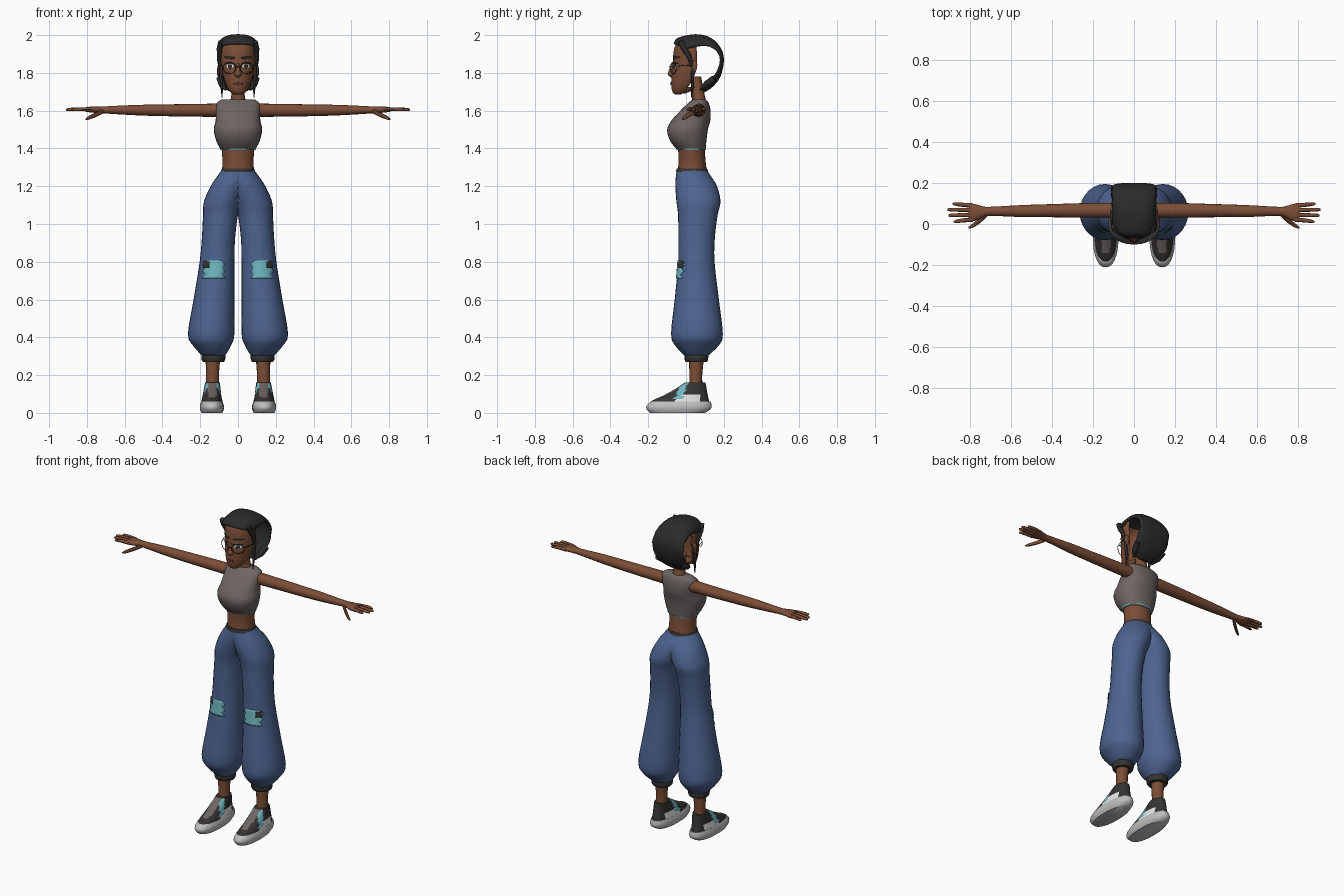
import bpy, bmesh, math

if "Cube" in bpy.data.objects:
    bpy.data.objects.remove(bpy.data.objects["Cube"])

def mat(name, r, g, b):
    m = bpy.data.materials.new(name)
    m.diffuse_color = (r, g, b, 1)
    m.use_nodes = True
    m.node_tree.nodes["Principled BSDF"].inputs["Base Color"].default_value = m.diffuse_color
    return m

SKIN = mat("brown_skin", 0.20, 0.075, 0.037)
LIP = mat("dark_brown_lip", 0.11, 0.035, 0.022)
BLACK = mat("black_hair", 0.024, 0.024, 0.025)
DENIM = mat("blue_denim", 0.075, 0.127, 0.28)
TEAL = mat("teal", 0.16, 0.47, 0.52)
GREY = mat("warm_grey", 0.155, 0.13, 0.122)
SOLE = mat("light_grey_rubber", 0.52, 0.52, 0.52)
SHOE = mat("charcoal", 0.035, 0.033, 0.032)
WHITE = mat("white", 0.85, 0.85, 0.85)

def finish(name, verts, faces, mats, mirror=False, solid=0, weld=False):
    me = bpy.data.meshes.new(name)
    me.from_pydata(verts, [], faces)
    ob = bpy.data.objects.new(name, me)
    bpy.context.collection.objects.link(ob)
    for m in mats:
        me.materials.append(m)
    bm = bmesh.new()
    bm.from_mesh(me)
    if weld:  # drop the inner wall lying on the centre plane
        wall = [f for f in bm.faces if all(v.co.x < 1e-5 for v in f.verts)]
        bmesh.ops.delete(bm, geom=wall, context='FACES')
        bmesh.ops.remove_doubles(bm, verts=bm.verts, dist=1e-5)
    bmesh.ops.recalc_face_normals(bm, faces=bm.faces)
    bm.to_mesh(me)
    bm.free()
    if solid:
        s = ob.modifiers.new("thickness", 'SOLIDIFY')
        s.thickness, s.offset = solid, 0
    if mirror:
        ob.modifiers.new("mirror", 'MIRROR')
    bpy.ops.object.select_all(action='DESELECT')
    bpy.context.view_layer.objects.active = ob
    ob.select_set(True)
    bpy.ops.object.shade_smooth_by_angle(angle=math.radians(45))
    return ob

def dense(rows, n=3):
    """Catmull-Rom refinement of profile rows."""
    out = []
    for i in range(len(rows) - 1):
        p = [rows[max(0, min(len(rows) - 1, i + k))] for k in (-1, 0, 1, 2)]
        for j in range(n):
            t = j / n
            out.append(tuple(0.5 * (2*b + (c - a)*t + (2*a - 5*b + 4*c - d)*t*t
                       + (3*b - a - 3*c + d)*t**3) for a, b, c, d in zip(*p)))
    return out + [tuple(rows[-1])]

def loft(name, rows, mats, axis='z', seg=20, n=3, power=1.0, mirror=False,
         arc=None, clamp=False, solid=0):
    """Skin elliptical rows (t, centre a, centre b, radius a, radius b)."""
    rows = dense(rows, n)
    count = seg + 1 if arc else seg
    vs = []
    for t, a, b, ra, rb in rows:
        for k in range(count):
            u = arc[0] + (arc[1] - arc[0]) * k / seg if arc else 2 * math.pi * k / seg
            c, s = math.cos(u), math.sin(u)
            p = a + ra * math.copysign(abs(c)**power, c)
            q = b + rb * math.copysign(abs(s)**power, s)
            if clamp:
                p = max(p, 0)
            vs.append((p, q, t) if axis == 'z' else (t, p, q))
    fs = []
    for i in range(len(rows) - 1):
        for k in range(seg):
            l = (k + 1) % count
            fs.append((i*count + k, i*count + l, (i+1)*count + l, (i+1)*count + k))
    if not arc:
        fs += [tuple(range(count)), tuple(range((len(rows)-1)*count, len(rows)*count))]
    return finish(name, vs, fs, mats, mirror, solid, clamp)

def plate(name, rows, cx, cz, hw, hh, m, shape, off=0.004, tilt=0.0):
    """Thin plate following the front of a lofted surface."""
    rows = sorted(dense(rows))
    nx, nz, vs, fs = 6, 8, [], []
    for j in range(nz + 1):
        t = -1 + 2 * j / nz
        w = hw * shape(t, j)
        for i in range(nx + 1):
            x = cx + w * (-1 + 2 * i / nx)
            z = cz + hh * t + tilt * (x - cx)
            lo = max([r for r in rows if r[0] <= z] or rows[:1])
            hi = min([r for r in rows if r[0] > z] or rows[-1:])
            f = (z - lo[0]) / max(hi[0] - lo[0], 1e-6)
            _, a, b, ra, rb = [p + (q - p) * f for p, q in zip(lo, hi)]
            vs.append((x, b - rb * math.sqrt(max(0, 1 - ((x - a) / ra)**2)) - off, z))
    for j in range(nz):
        for i in range(nx):
            k = j * (nx + 1) + i
            fs.append((k, k + 1, k + nx + 2, k + nx + 1))
    return finish(name, vs, fs, [m], True, 0.002)

oval = lambda t, j: max(0.05, math.sqrt(max(0, 1 - t * t)))
ragged = lambda t, j: 1 - 0.16 * (j % 3)

# Trousers: one leg up to the waist, mirrored
leg = [(1.29, 0, .03, .083, .078), (1.25, .012, .04, .10, .094), (1.2, .04, .054, .105, .11),
       (1.12, .078, .066, .102, .117), (1.05, .092, .063, .093, .105),
       (0.93, .103, .056, .088, .097), (0.8, .111, .055, .092, .096),
       (0.6, .127, .057, .108, .117), (0.42, .142, .058, .123, .137),
       (0.36, .138, .058, .103, .118), (0.305, .13, .055, .063, .065)]
loft("trousers", leg, [DENIM], seg=28, mirror=True, clamp=True)
loft("waistband", [(1.275, 0, .032, .091, .086), (1.295, 0, .031, .085, .08)], [SHOE], seg=28, n=1)
loft("ankle_cuff", [(.27, .13, .055, .056, .056), (.28, .13, .055, .062, .062),
                    (.305, .13, .055, .064, .064), (.315, .13, .055, .056, .056)], [SHOE], n=1, mirror=True)
loft("ankle", [(.13, .135, .052, .034, .036), (.2, .135, .052, .034, .034),
               (.29, .133, .055, .039, .04)], [SKIN], seg=16, mirror=True)
plate("knee_patch", leg, .128, .76, .062, .048, TEAL, ragged)
plate("knee_patch_tear", leg, .168, .785, .018, .018, SHOE, ragged, .007)

# Shoes
loft("shoe_sole", [(0, .138, -.045, .055, .145), (.02, .138, -.039, .063, .17),
                   (.04, .138, -.036, .063, .172), (.06, .138, -.028, .056, .158)],
     [SOLE], seg=28, n=2, power=.85, mirror=True)
shoe = loft("shoe_upper", [(.04, .138, -.035, .058, .165), (.065, .138, -.028, .055, .15),
                           (.09, .138, -.004, .05, .12), (.115, .137, .017, .046, .094),
                           (.14, .136, .035, .042, .072), (.16, .135, .048, .039, .054)],
            [SHOE, TEAL, WHITE, GREY], seg=36, n=3, power=.9, mirror=True)
for f in shoe.data.polygons:
    x, y, z = f.center
    if abs(x - .137) < .022 and y < 0 and z > .085:
        f.material_index = 3
    elif -.05 < y + .4 * (.1 - z) < -.012 and z > .07:
        f.material_index = 1
    elif z < .1 and -.05 < y < .08 and abs(x - .138) > .03:
        f.material_index = 2

# Torso and cropped top
loft("midriff", [(1.27, 0, .034, .087, .078), (1.33, 0, .032, .082, .072), (1.41, 0, .028, .088, .07)],
     [SKIN], seg=28)
loft("crop_top", [(1.395, 0, .028, .092, .076), (1.44, 0, .012, .115, .096), (1.5, 0, .008, .128, .108),
                  (1.55, 0, .027, .118, .102), (1.6, 0, .05, .118, .08), (1.64, 0, .066, .114, .055),
                  (1.66, 0, .07, .085, .034)], [GREY], seg=28, power=.9)
loft("top_hem", [(1.392, 0, .028, .0935, .0775), (1.4, 0, .027, .0965, .0805)], [TEAL], seg=28, n=1)
loft("neck", [(1.62, 0, .07, .05, .045), (1.665, 0, .068, .038, .035), (1.72, 0, .06, .033, .031),
              (1.78, 0, .05, .034, .03)], [SKIN], seg=16)

# Arms and hands
loft("arm", [(.09, .067, 1.602, .036, .036), (.2, .067, 1.602, .036, .034), (.4, .065, 1.602, .032, .031),
             (.55, .063, 1.603, .029, .027), (.7, .062, 1.604, .022, .019), (.735, .06, 1.605, .026, .018),
             (.775, .056, 1.606, .041, .016), (.805, .057, 1.606, .042, .012)], [SKIN], 'x', 16, mirror=True)
for i, (y0, y1, tip) in enumerate([(.022, .012, .88), (.045, .042, .905), (.068, .07, .91), (.09, .098, .885)]):
    loft("finger_%d" % (i + 1), [(.785, y0, 1.606, .011, .01), (.84, (y0 + y1) / 2, 1.608, .01, .01),
         (tip - .01, y1, 1.606, .008, .008), (tip, y1, 1.605, .003, .003)], [SKIN], 'x', 8, 2, mirror=True)
loft("thumb", [(.715, .048, 1.597, .012, .012), (.75, .018, 1.58, .013, .013),
               (.79, -.01, 1.562, .01, .01), (.808, -.018, 1.555, .003, .003)], [SKIN], 'x', 8, 2, mirror=True)

# Face shell, open behind under the hair
face = [(1.688, 0, -.035, .02, .02), (1.695, 0, -.03, .034, .037), (1.72, 0, -.015, .053, .06),
        (1.76, 0, .005, .07, .081), (1.81, 0, .02, .082, .093), (1.86, 0, .026, .088, .093),
        (1.91, 0, .026, .089, .09), (1.95, 0, .026, .083, .078), (1.975, 0, .026, .065, .05)]
loft("face", face, [SKIN], seg=24, arc=(math.radians(160), math.radians(380)), solid=.004)
loft("jaw_underside", [(1.69, 0, -.03, .02, .024), (1.705, 0, -.015, .04, .045), (1.725, 0, .01, .045, .05)],
     [SKIN], seg=16)
loft("nose", [(1.775, 0, -.072, .006, .006), (1.79, 0, -.078, .019, .018), (1.81, 0, -.074, .012, .018),
              (1.85, 0, -.066, .008, .01)], [SKIN], seg=12)
loft("ear", [(1.785, .085, .035, .005, .008), (1.82, .09, .04, .009, .018), (1.85, .092, .042, .009, .018),
             (1.865, .088, .04, .004, .008)], [SKIN], seg=10, mirror=True)
plate("eye_white", face, .042, 1.835, .021, .013, WHITE, oval, .003)
plate("iris", face, .042, 1.835, .011, .012, SHOE, oval, .005)
plate("upper_eyelash", face, .043, 1.851, .024, .004, BLACK, oval, .005)
plate("eyebrow", face, .043, 1.882, .028, .007, BLACK, oval, .004, .1)
plate("lips", face, 0, 1.743, .025, .008, LIP, oval, .004)

# Round glasses
def tube(name, pts, r, cyclic=False, taper=None):
    for sx in (1, -1):
        cu = bpy.data.curves.new(name, 'CURVE')
        cu.dimensions, cu.bevel_depth, cu.bevel_resolution = '3D', r, 1
        sp = cu.splines.new('POLY')
        sp.points.add(len(pts) - 1)
        for i, (p, q) in enumerate(zip(sp.points, pts)):
            p.co = (sx * q[0], q[1], q[2], 1)
            p.radius = taper[i] if taper else 1
        sp.use_cyclic_u, cu.use_fill_caps = cyclic, not cyclic
        cu.materials.append(BLACK)
        bpy.context.collection.objects.link(bpy.data.objects.new(name + ("_left" if sx > 0 else "_right"), cu))

ring = [(.046 + .034 * math.cos(k * math.pi / 10), -.083 + .016 * (1 + math.cos(k * math.pi / 10)),
         1.826 + .03 * math.sin(k * math.pi / 10)) for k in range(20)]
tube("glasses_rim", ring, .002, True)
tube("glasses_bridge", [(0, -.09, 1.834), (.013, -.083, 1.83)], .002)
tube("glasses_temple", [(.079, -.05, 1.835), (.093, -.01, 1.84), (.095, .045, 1.838)], .002)

# Hair: a broad swath over crown and nape, open at the sides (y, z, half width, edge drop)
hair = dense([(-.062, 1.952, .085, .035), (-.045, 1.98, .098, .06), (.01, 1.996, .105, .065),
              (.07, 2.0, .106, .06), (.13, 1.982, .106, .045), (.178, 1.935, .106, .025),
              (.197, 1.87, .108, .015), (.18, 1.785, .108, .025), (.14, 1.73, .098, .04),
              (.095, 1.7, .065, .03)], 3)
vs, fs, N = [], [], 16
for i, (y, z, w, d) in enumerate(hair):
    a, b = hair[max(0, i - 1)], hair[min(len(hair) - 1, i + 1)]
    ty, tz = b[0] - a[0], b[1] - a[1]
    L = math.hypot(ty, tz)
    for k in range(N + 1):
        s = -1 + 2 * k / N
        drop = d * abs(s)**2.4
        edge = 1 - .05 * (i % 3 == 1) * (abs(s) > .9)
        vs.append((w * math.sin(s * 1.35) / math.sin(1.35) * edge, y + drop * tz / L, z - drop * ty / L))
for i in range(len(hair) - 1):
    for k in range(N):
        p = i * (N + 1) + k
        fs.append((p, p + 1, p + N + 2, p + N + 1))
finish("hair", vs, fs, [BLACK], solid=.008)

# Side hair wisps and hanging locks
tube("temple_hair", [(.09, -.03, 1.965), (.098, -.01, 1.93), (.098, .02, 1.88), (.094, .03, 1.83)],
     .016, taper=[1, 1, .8, .4])
tube("hanging_lock", [(.094, .03, 1.86), (.092, .035, 1.8), (.087, .035, 1.74), (.084, .03, 1.67)],
     .009, taper=[1, 1, .9, .3])
tube("nape_hair", [(.095, .15, 1.77), (.085, .11, 1.74), (.065, .075, 1.71)], .02, taper=[1, 1, .3])
